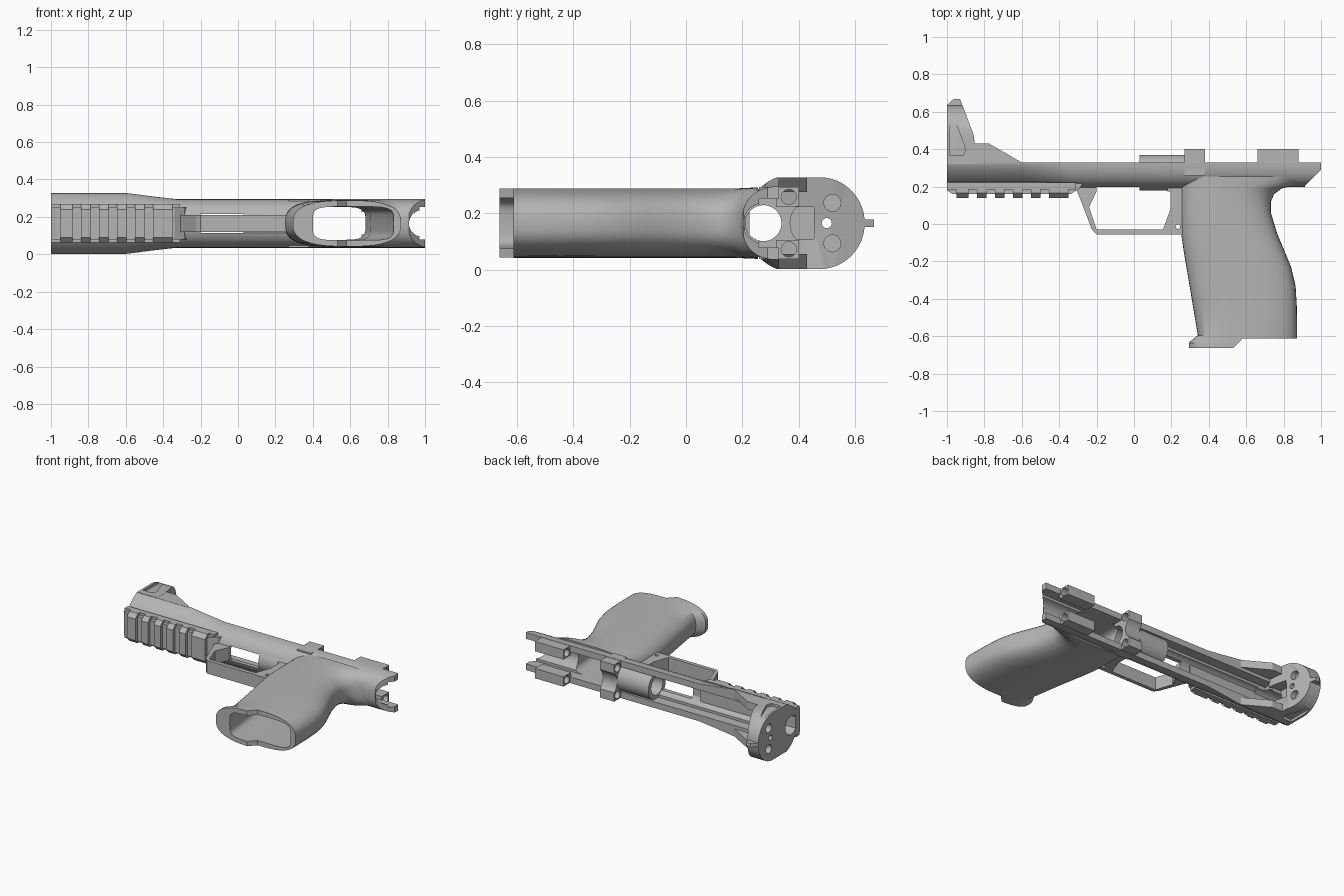
import bpy, bmesh, math

if "Cube" in bpy.data.objects:
    bpy.data.objects.remove(bpy.data.objects["Cube"], do_unlink=True)

grey = bpy.data.materials.new("matte grey")
grey.use_nodes = True
grey.diffuse_color = (0.46, 0.46, 0.46, 1)
grey.node_tree.nodes["Principled BSDF"].inputs["Base Color"].default_value = (0.46, 0.46, 0.46, 1)

MID = 0.165     # mid plane of the part, lying on its side
BORE = 0.275    # y of the bore axis


def loft(name, rings):
    """Skin closed rings of points and cap both ends."""
    bm = bmesh.new()
    loops = [[bm.verts.new(p) for p in ring] for ring in rings]
    n = len(loops[0])
    for a, b in zip(loops, loops[1:]):
        for i in range(n):
            bm.faces.new((a[i], a[(i + 1) % n], b[(i + 1) % n], b[i]))
    bm.faces.new(loops[0][::-1])
    bm.faces.new(loops[-1])
    bmesh.ops.recalc_face_normals(bm, faces=bm.faces)
    mesh = bpy.data.meshes.new(name)
    bm.to_mesh(mesh)
    bm.free()
    obj = bpy.data.objects.new(name, mesh)
    bpy.context.collection.objects.link(obj)
    mesh.materials.append(grey)
    return obj


def prism(name, outline, z0, z1):
    return loft(name, [[(x, y, MID + z) for x, y in outline] for z in (z0, z1)])


def box(name, x0, x1, y0, y1, z0, z1):
    return prism(name, [(x0, y0), (x1, y0), (x1, y1), (x0, y1)], z0, z1)


def rod(name, x0, x1, y, z, r, n=40):
    """Cylinder along x."""
    ring = [(y + r * math.cos(2 * math.pi * i / n), MID + z + r * math.sin(2 * math.pi * i / n)) for i in range(n)]
    return loft(name, [[(x, a, b) for a, b in ring] for x in (x0, x1)])


def power(v, e):
    return math.copysign(abs(v) ** e, v)


def oval(y, x0, x1, half, e, n=48):
    """Rounded section across the grip."""
    ring = []
    for i in range(n):
        t = 2 * math.pi * i / n
        ring.append(((x0 + x1) / 2 + (x1 - x0) / 2 * power(math.cos(t), 2 / e), y,
                     MID + half * power(math.sin(t), 2 / e)))
    return ring


def cut(obj, *cutters):
    bpy.context.view_layer.objects.active = obj
    for c in cutters:
        c.hide_render = True
        mod = obj.modifiers.new("cut", "BOOLEAN")
        mod.operation = "DIFFERENCE"
        mod.solver = "EXACT"
        mod.object = c
        bpy.ops.object.modifier_apply(modifier=mod.name)


def smooth(*objs):
    bpy.ops.object.select_all(action="DESELECT")
    for o in objs:
        o.select_set(True)
    bpy.context.view_layer.objects.active = objs[0]
    bpy.ops.object.shade_smooth_by_angle(angle=math.radians(32))


# Shared cutters: bore, open channel, magazine well, trigger slot
bore = rod("bore_cutter", -1.1, 1.1, BORE, 0, 0.064)
channel = box("channel_cutter", -0.86, 1.1, 0.26, 0.6, -0.087, 0.087)
trough = rod("trough_cutter", -0.8, 1.1, BORE, 0, 0.071)
well = loft("well_cutter", [oval(-0.75, 0.41, 0.84, 0.09, 5), oval(-0.4, 0.37, 0.82, 0.09, 5),
                            oval(-0.1, 0.33, 0.71, 0.09, 5), oval(0.45, 0.33, 0.66, 0.087, 5)])
slot = box("slot_cutter", -0.2, 0.18, 0.1, 0.3, -0.05, 0.05)
helpers = [bore, channel, trough, well, slot]


# Long rounded body, flared at the muzzle end
def body_ring(x, half, e, depth=0.14, n=28):
    ring = []
    for i in range(n + 1):
        t = math.pi * i / n
        ring.append((x, 0.33 - depth * abs(math.sin(t)) ** (2 / e), MID + half * power(math.cos(t), 2 / e)))
    return ring


body = loft("body", [body_ring(-1, 0.163, 1.5), body_ring(-0.6, 0.163, 1.5), body_ring(-0.46, 0.145, 1.8),
                     body_ring(-0.33, 0.13, 2.3), body_ring(0.4, 0.13, 2.4), body_ring(1, 0.13, 2.4, 0.13)])
tail_slant = prism("tail_cutter", [(0.915, 0.205), (1.1, 0.39), (1.1, 0.1), (0.915, 0.1)], -0.3, 0.3)
helpers.append(tail_slant)
cut(body, tail_slant, bore, channel, trough, well, slot)


# Muzzle block: round topped plate with a sloped rear face
def block_ring(rear, n=32):
    half = [(0.475 + 0.16 * math.sin(math.pi * i / n), 0.163 * math.cos(math.pi * i / n)) for i in range(n + 1)]
    pts = [(0.32, 0.163)] + half + [(0.32, -0.163)]
    return [(min(-0.84, -0.93 + (0.67 - y) * 0.375) if rear else -1, y, MID + z) for y, z in pts]


block = loft("muzzle_block", [block_ring(False), block_ring(True)])
pocket = box("pocket_cutter", -0.93, -0.7, 0.3, 0.455, -0.057, 0.057)
pin_bore = rod("pin_bore_cutter", -1.1, -0.7, 0.5, 0, 0.018, 20)
block_cuts = [bore, pocket, pin_bore]
for s in (-1, 1):
    for x0, x1 in ((-1.1, -0.96), (-0.915, -0.7)):
        block_cuts.append(rod("socket_cutter", x0, x1, 0.52, s * 0.072, 0.03, 24))
    # shallow triangular side recess
    block_cuts.append(prism("recess_cutter", [(-0.985, 0.625), (-0.985, 0.365), (-0.915, 0.365), (-0.9, 0.4)],
                            s * 0.145, s * 0.2))
helpers += block_cuts[1:]
cut(block, *block_cuts)

blade = prism("sight_blade", [(-1, 0.6), (-1, 0.635), (-0.965, 0.668), (-0.93, 0.668), (-0.905, 0.6)], -0.013, 0.013)

# Cheeks behind the muzzle block
for side, s in (("left", 1), ("right", -1)):
    prism(side + "_cheek", [(-0.88, 0.32), (-0.88, 0.43), (-0.775, 0.43), (-0.6, 0.329), (-0.6, 0.32)],
          s * 0.11, s * 0.162)

# Accessory rail with raised teeth
prism("rail_base", [(-1, 0.225), (-1, 0.18), (-0.97, 0.16), (-0.34, 0.16), (-0.29, 0.19), (-0.27, 0.225)], -0.085, 0.085)
box("rail_flange", -1, -0.31, 0.185, 0.222, -0.103, 0.103)
for i in range(6):
    x0 = -0.91 + 0.096 * i - (0.04 if i == 0 else 0.025)
    x1 = -0.91 + 0.096 * i + (0.08 if i == 5 else 0.025)
    loft("rail_tooth", [[(x, y, MID + z) for y, z in ((0.19, -0.103), (0.165, -0.103), (0.138, -0.075),
                                                     (0.138, 0.075), (0.165, 0.103), (0.19, 0.103))]
                        for x in (x0, x1)])

# Trigger guard loop
guard = prism("trigger_guard", [(-0.32, 0.21), (-0.29, 0.14), (-0.225, -0.03), (-0.2, -0.056),
                                (0.29, -0.056), (0.29, 0.21)], -0.045, 0.045)
loop = prism("loop_cutter", [(-0.2, 0.175), (-0.24, 0.09), (-0.2, -0.03), (0.155, -0.03),
                             (0.195, 0.08), (0.195, 0.175)], -0.2, 0.2)
upper = box("upper_cutter", -0.2, 0.18, 0.174, 0.4, -0.2, 0.2)
pin = prism("pin_cutter", [(0.235 + 0.012 * math.cos(k * math.pi / 8), -0.015 + 0.012 * math.sin(k * math.pi / 8))
                           for k in range(16)], -0.2, 0.2)
helpers += [loop, upper, pin]
cut(guard, loop, upper, pin, well)

# Grip: hollow, curved back, flared toe at the base
grip = loft("grip", [oval(*s) for s in (
    (0.255, 0.25, 0.93, 0.127, 3.2), (0.21, 0.25, 0.87, 0.125, 3), (0.19, 0.25, 0.79, 0.124, 2.8),
    (0.16, 0.25, 0.75, 0.123, 2.8), (0.12, 0.25, 0.732, 0.123, 2.7), (0.06, 0.25, 0.732, 0.123, 2.7),
    (-0.05, 0.252, 0.765, 0.123, 2.7), (-0.14, 0.265, 0.803, 0.123, 2.7), (-0.23, 0.28, 0.84, 0.123, 2.7),
    (-0.33, 0.297, 0.864, 0.123, 2.7), (-0.45, 0.317, 0.871, 0.123, 2.7), (-0.595, 0.341, 0.872, 0.123, 2.7),
    (-0.635, 0.293, 0.872, 0.123, 2.7), (-0.662, 0.293, 0.872, 0.123, 2.7))])
heel = prism("heel_cutter", [(0.525, -0.67), (0.58, -0.612), (1, -0.612), (1, -0.8), (0.525, -0.8)], -0.3, 0.3)
helpers.append(heel)
cut(grip, heel, well, bore, channel, trough)

# Sleeve around the bore
sleeve = rod("bore_sleeve", 0.03, 0.28, BORE, 0, 0.095)
cut(sleeve, bore)

# Bridge lug with a dished top, and the pair of rear lugs
bridge = box("bridge_lug", 0.27, 0.38, 0.26, 0.402, -0.128, 0.128)
dish = rod("dish_cutter", 0, 0.6, 0.455, 0, 0.085)
lug_holes = [rod("lug_hole_cutter", 0.2, 1.1, 0.365, s * 0.093, 0.027, 24) for s in (-1, 1)]
helpers += [dish] + lug_holes
cut(bridge, bore, dish, *lug_holes)
for (side, s), hole in zip((("right", -1), ("left", 1)), lug_holes):
    lug = box(side + "_rear_lug", 0.66, 0.88, 0.32, 0.402, s * 0.06, s * 0.128)
    cut(lug, hole)
    smooth(lug)

smooth(body, block, grip, sleeve, bridge)
for h in helpers:
    bpy.data.objects.remove(h, do_unlink=True)
